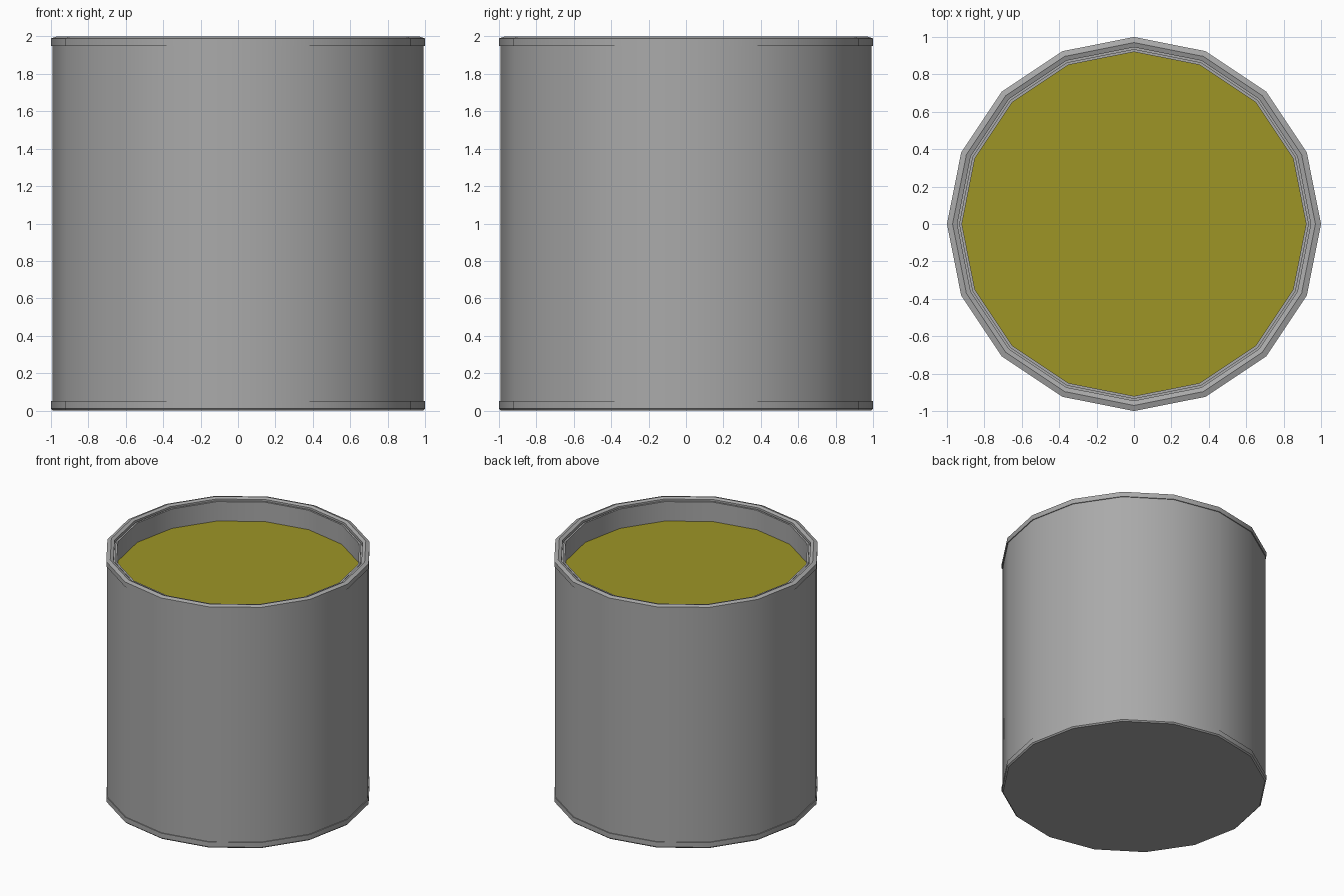
import bpy
import bmesh
from math import cos, sin, pi, radians

SIDES = 16

cube = bpy.data.objects.get("Cube")
if cube:
    bpy.data.objects.remove(cube, do_unlink=True)


def make_material(name, rgb):
    mat = bpy.data.materials.new(name)
    mat.use_nodes = True
    color = (*rgb, 1.0)
    mat.diffuse_color = color
    mat.node_tree.nodes["Principled BSDF"].inputs["Base Color"].default_value = color
    return mat


def lathe(name, profile, mat, cap_start=False):
    """Turn (radius, height) points around the z axis."""
    bm = bmesh.new()
    rings = []
    for r, z in profile:
        rings.append([bm.verts.new((r * cos(2 * pi * i / SIDES),
                                    r * sin(2 * pi * i / SIDES), z))
                      for i in range(SIDES)])
    for low, high in zip(rings, rings[1:]):
        for i in range(SIDES):
            j = (i + 1) % SIDES
            bm.faces.new((low[i], low[j], high[j], high[i]))
    if cap_start:
        bm.faces.new(rings[0][::-1])
    mesh = bpy.data.meshes.new(name)
    bm.to_mesh(mesh)
    bm.free()
    mesh.materials.append(mat)
    obj = bpy.data.objects.new(name, mesh)
    bpy.context.collection.objects.link(obj)
    # Round walls stay smooth, rim corners stay crisp
    mesh.shade_smooth()
    mesh.set_sharp_from_angle(angle=radians(30))
    return obj


metal = make_material("grey metal", (0.40, 0.40, 0.40))
paint = make_material("olive yellow paint", (0.34, 0.30, 0.019))

# Can: base, bottom band, wall, top band, lid groove and inner wall
can_profile = [
    (0.99, 0), (1, 0.01), (1, 0.05), (0.993, 0.05),
    (0.993, 1.95), (1, 1.95), (1, 1.99), (0.97, 2),
    (0.945, 1.99), (0.945, 1.96), (0.935, 1.96),
    (0.935, 1.98), (0.92, 1.98), (0.92, 1.82),
]
lathe("can", can_profile, metal, cap_start=True)

# Liquid surface just below the rim
bpy.ops.mesh.primitive_circle_add(vertices=SIDES, radius=0.92,
                                  fill_type='NGON', location=(0, 0, 1.82),
                                  rotation=(0, 0, pi / 2))
surface = bpy.context.object
surface.name = "paint_surface"
surface.data.materials.append(paint)
